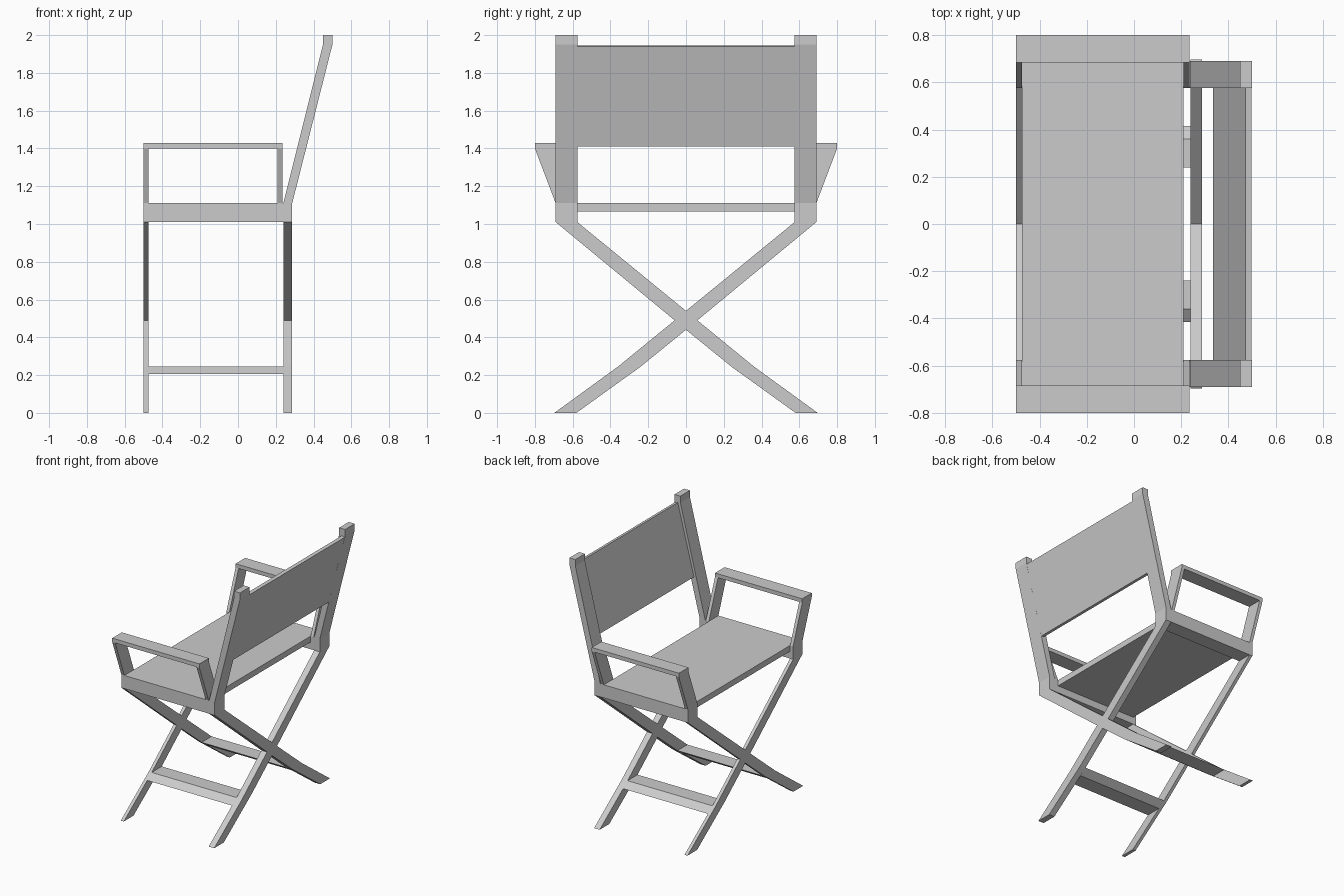
import bpy, bmesh

if "Cube" in bpy.data.objects:
    bpy.data.objects.remove(bpy.data.objects["Cube"])


def prism(name, profile, lo, hi, axis):
    """Extrude a 2D profile along axis: 'x' takes (y, z) points, 'y' takes (x, z) points."""
    bm = bmesh.new()
    place = (lambda p: (lo, p[0], p[1])) if axis == 'x' else (lambda p: (p[0], lo, p[1]))
    face = bm.faces.new([bm.verts.new(place(p)) for p in profile])
    ext = bmesh.ops.extrude_face_region(bm, geom=[face])
    verts = [g for g in ext['geom'] if isinstance(g, bmesh.types.BMVert)]
    d = hi - lo
    bmesh.ops.translate(bm, verts=verts, vec=(d, 0, 0) if axis == 'x' else (0, d, 0))
    bmesh.ops.recalc_face_normals(bm, faces=bm.faces)
    mesh = bpy.data.meshes.new(name)
    bm.to_mesh(mesh)
    bm.free()
    obj = bpy.data.objects.new(name, mesh)
    bpy.context.collection.objects.link(obj)
    return obj


def rect(a0, a1, b0, b1):
    return [(a0, b0), (a1, b0), (a1, b1), (a0, b1)]


def mirror_y(obj):
    mod = obj.modifiers.new("mirror", 'MIRROR')
    mod.use_axis = (False, True, False)
    mod.use_mirror_merge = False
    return obj


INNER, OUTER = 0.575, 0.69        # side frame limits in y
FRONT, BACK = (-0.5, -0.475), (0.24, 0.287)   # leg depths in x

# Crossed legs, one bent X outline for each end
half = [(0.575, 1.01), (0.69, 1.01), (0.06, 0.49), (0.36, 0.245),
        (0.697, 0), (0.58, 0), (0.24, 0.245)]
x_outline = [(0, 0.54)] + half + [(0, 0.44)] + [(-y, z) for y, z in reversed(half)]
prism("front_legs", x_outline, *FRONT, 'x')
prism("back_legs", x_outline, *BACK, 'x')

# Stretchers following the slope of the lower legs
mirror_y(prism("stretcher", [(0.24, 0.245), (0.36, 0.245), (0.415, 0.205), (0.295, 0.205)],
               FRONT[1], BACK[0], 'x'))

# Seat and side rails
prism("seat", rect(-INNER, INNER, 1.065, 1.11), -0.475, 0.21, 'x')
mirror_y(prism("side_rail", rect(-0.5, 0.287, 1.01, 1.11), INNER, OUTER, 'y'))

# Arm posts leaning outward, and armrests
post = [(INNER, 1.11), (OUTER, 1.11), (0.8, 1.4), (0.685, 1.4)]
mirror_y(prism("front_arm_post", post, -0.5, -0.475, 'x'))
mirror_y(prism("back_arm_post", post, 0.21, 0.235, 'x'))
mirror_y(prism("armrest", rect(0.685, 0.8, 1.4, 1.43), -0.5, 0.235, 'x'))

# Raked back posts with upright tips
mirror_y(prism("back_post", [(0.24, 1.11), (0.287, 1.11), (0.5, 1.95), (0.5, 2.0),
                             (0.45, 2.0), (0.45, 1.95)], INNER, OUTER, 'y'))

# Backrest panel, flush with the rear of the posts
prism("backrest", [(0.335, 1.415), (0.363, 1.41), (0.497, 1.94), (0.472, 1.945)],
      -INNER, INNER, 'y')
